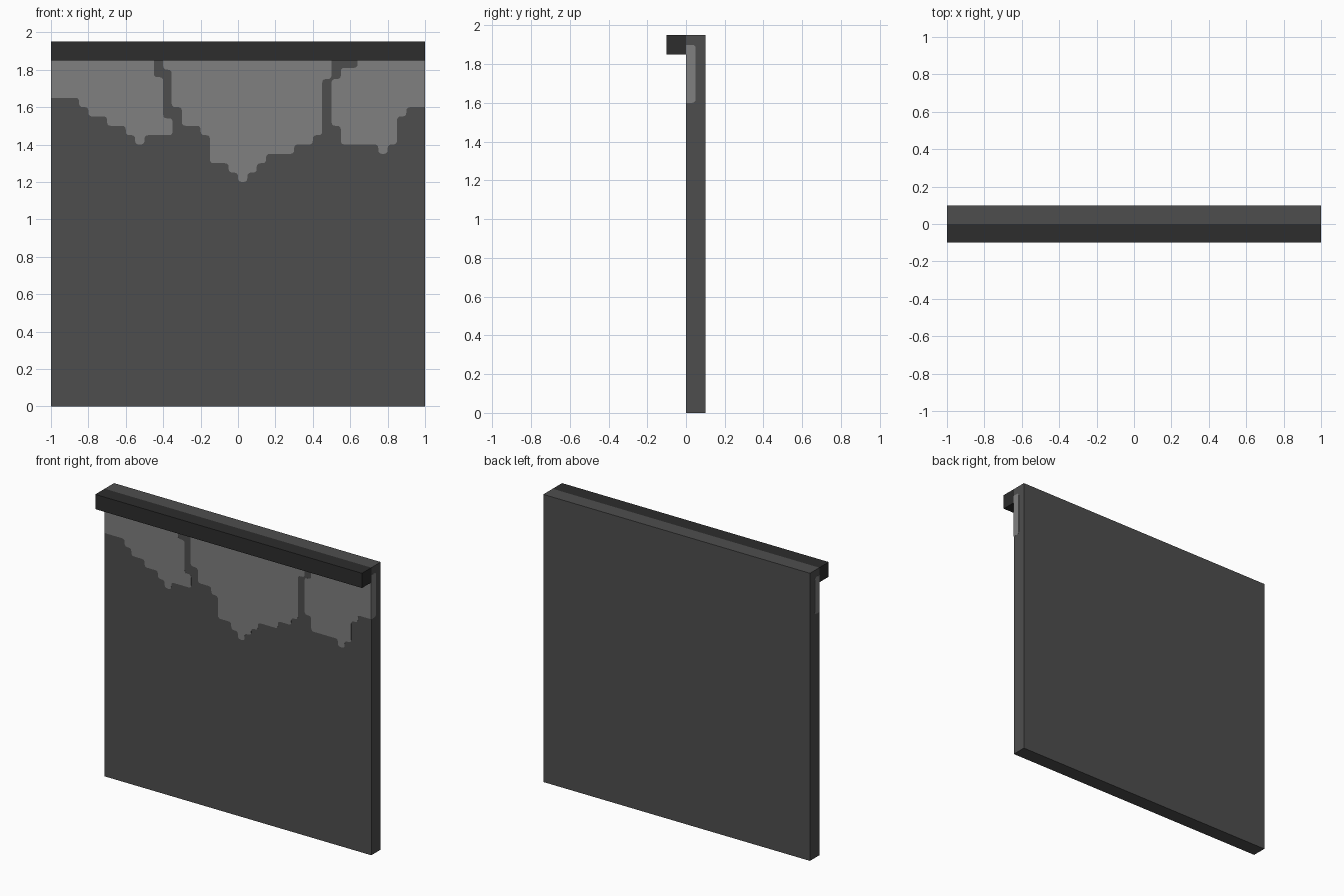
import bpy, bmesh
from mathutils import Vector

if "Cube" in bpy.data.objects:
    bpy.data.objects.remove(bpy.data.objects["Cube"])


def material(name, v):
    m = bpy.data.materials.new(name)
    m.diffuse_color = (v, v, v, 1)
    m.use_nodes = True
    m.node_tree.nodes["Principled BSDF"].inputs["Base Color"].default_value = m.diffuse_color
    return m


WALL = material("dark grey plaster", 0.076)
RAIL = material("charcoal trim", 0.026)
WORN = material("light grey exposed patch", 0.214)
T = 0.001  # how far the painted patches stand proud


def finish(name, bm, mat):
    bmesh.ops.recalc_face_normals(bm, faces=bm.faces)
    me = bpy.data.meshes.new(name)
    bm.to_mesh(me)
    bm.free()
    me.materials.append(mat)
    ob = bpy.data.objects.new(name, me)
    bpy.context.collection.objects.link(ob)
    return ob


def box(name, lo, hi, mat):
    bm = bmesh.new()
    bmesh.ops.create_cube(bm, size=1)
    lo, hi = Vector(lo), Vector(hi)
    for v in bm.verts:
        v.co = (lo + hi) / 2 + v.co * (hi - lo)
    finish(name, bm, mat)


def plate(name, pts, offset):
    bm = bmesh.new()
    f = bm.faces.new([bm.verts.new(p) for p in pts])
    r = bmesh.ops.extrude_face_region(bm, geom=[f], use_keep_orig=True)
    new = [g for g in r["geom"] if isinstance(g, bmesh.types.BMVert)]
    bmesh.ops.translate(bm, verts=new, vec=offset)
    finish(name, bm, WORN)


def rounded(pts, keep, r=0.02):
    """Round every corner of a 2D outline except those where keep(p) holds."""
    out = []
    for i, p in enumerate(pts):
        if keep(p):
            out.append(p)
            continue
        a, b = pts[i - 1], pts[(i + 1) % len(pts)]
        p0 = p + (a - p).normalized() * min(r, (a - p).length * 0.45)
        p1 = p + (b - p).normalized() * min(r, (b - p).length * 0.45)
        for t in (0, 0.33, 0.67, 1):
            out.append(p0 * (1 - t) ** 2 + p * 2 * t * (1 - t) + p1 * t * t)
    return out


def stairs(x, steps, top=1.9):
    """Stepped outline: steps alternate a new z and a new x."""
    z = top
    pts = [Vector((x, z))]
    for i, s in enumerate(steps):
        if i % 2:
            x = s
        else:
            z = s
        pts.append(Vector((x, z)))
    return pts


# Wall slab and the rail along its top
box("wall_panel", (-1, 0, 0), (1, 0.1, 1.95), WALL)
box("top_rail", (-1, -0.1, 1.85), (1, 0, 1.95), RAIL)

# Stepped worn patches on the front
patches = {
    "left_patch": (-1, [1.65, -.85, 1.6, -.8, 1.55, -.7, 1.5, -.6, 1.45, -.55, 1.4,
                        -.5, 1.45, -.35, 1.54, -.4, 1.76, -.45, 1.9]),
    "middle_patch": (-.4, [1.8, -.355, 1.6, -.3, 1.5, -.2, 1.45, -.15, 1.3, -.05, 1.25,
                           0, 1.2, .05, 1.25, .1, 1.3, .15, 1.35, .3, 1.4, .4, 1.45,
                           .45, 1.75, .5, 1.9]),
    "right_patch": (.64, [1.81, .55, 1.75, .5, 1.5, .55, 1.4, .75, 1.35, .8, 1.4,
                          .85, 1.55, .9, 1.6, 1, 1.9]),
}
for name, (x, steps) in patches.items():
    outline = rounded(stairs(x, steps), lambda p: abs(p.x) > 0.99 or p.y > 1.89)
    plate(name, [(p.x, 0, p.y) for p in outline], (0, -T, 0))

# Patches wrapping onto the two wall ends
for name, side, low in (("left_end_patch", -1, 1.65), ("right_end_patch", 1, 1.6)):
    outline = [Vector(p) for p in ((0, low), (0.05, low), (0.05, 1.9), (0, 1.9))]
    outline = rounded(outline, lambda p: p.x < 0.01)
    plate(name, [(side, p.x, p.y) for p in outline], (side * T, 0, 0))
